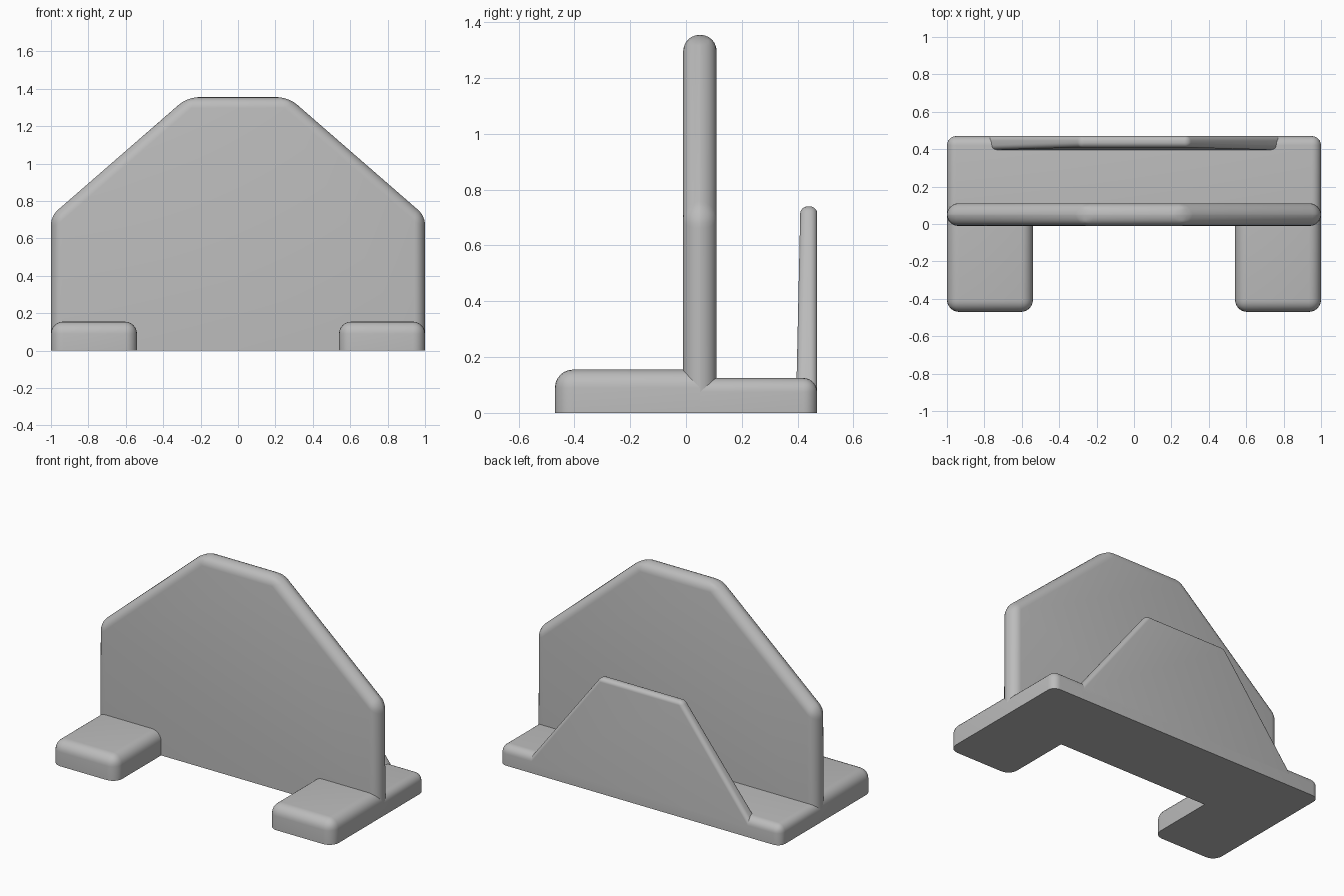
import bpy, bmesh, math

if "Cube" in bpy.data.objects:
    bpy.data.objects.remove(bpy.data.objects["Cube"])

grey = bpy.data.materials.new("plain_grey")
grey.diffuse_color = (0.5, 0.5, 0.5, 1)
grey.use_nodes = True
grey.node_tree.nodes["Principled BSDF"].inputs["Base Color"].default_value = grey.diffuse_color


def rounded_prism(name, outline, y0, y1, radius, open_y=None, taper=0.0):
    """Extrude an x-z outline along y and round every edge except the bottom
    ones and those lying in the joining plane y = open_y."""
    bm = bmesh.new()
    base = min(z for _, z in outline)
    height = max(z for _, z in outline) - base
    front = [bm.verts.new((x, y0 - taper * (1 - (z - base) / height), z)) for x, z in outline]
    back = [bm.verts.new((x, y1, z)) for x, z in outline]
    bm.faces.new(front)
    bm.faces.new(back[::-1])
    n = len(outline)
    for i in range(n):
        j = (i + 1) % n
        bm.faces.new((front[j], front[i], back[i], back[j]))
    bmesh.ops.recalc_face_normals(bm, faces=bm.faces)

    def keep_sharp(e):
        at_bottom = all(abs(v.co.z - base) < 1e-5 for v in e.verts)
        at_join = open_y is not None and all(abs(v.co.y - open_y) < 1e-5 for v in e.verts)
        return at_bottom or at_join

    edges = [e for e in bm.edges if not keep_sharp(e)]
    bmesh.ops.bevel(bm, geom=edges, offset=radius, segments=6, profile=0.5,
                    affect='EDGES', clamp_overlap=True)
    bmesh.ops.recalc_face_normals(bm, faces=bm.faces)
    mesh = bpy.data.meshes.new(name)
    bm.to_mesh(mesh)
    bm.free()
    mesh.materials.append(grey)
    obj = bpy.data.objects.new(name, mesh)
    bpy.context.collection.objects.link(obj)
    bpy.ops.object.select_all(action='DESELECT')
    obj.select_set(True)
    bpy.context.view_layer.objects.active = obj
    bpy.ops.object.shade_smooth_by_angle(angle=math.radians(30))
    return obj


def rect(x0, x1, top):
    return [(x0, 0), (x1, 0), (x1, top), (x0, top)]


# Base: two front feet and a rear slab, meeting inside the main panel
rounded_prism("left_foot", rect(-1, -0.54, 0.155), -0.47, 0.05, 0.065, open_y=0.05)
rounded_prism("right_foot", rect(0.54, 1, 0.155), -0.47, 0.05, 0.065, open_y=0.05)
rounded_prism("rear_base", rect(-1, 1, 0.125), 0.05, 0.47, 0.05, open_y=0.05)

# Tall main panel with fully rounded rim
rounded_prism("main_panel", [(-1, 0), (1, 0), (1, 0.72), (0.27, 1.355),
                             (-0.27, 1.355), (-1, 0.72)], -0.01, 0.11, 0.058)

# Low rear panel, slightly thicker at its foot
rounded_prism("rear_panel", [(-0.81, 0.06), (0.81, 0.06), (0.29, 0.74), (-0.29, 0.74)],
              0.41, 0.47, 0.024, taper=0.015)
